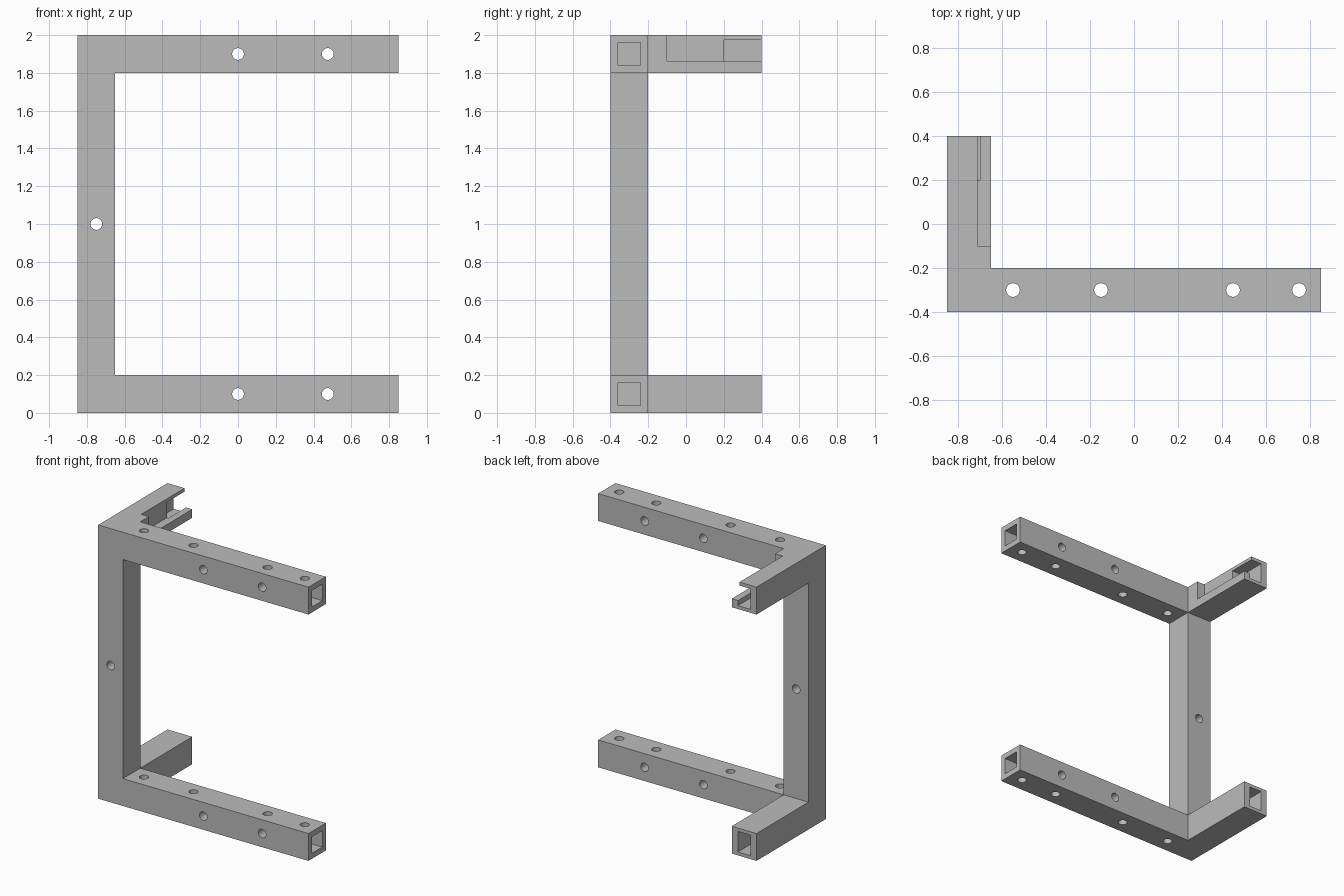
import bpy
import bmesh
import math
from mathutils import Matrix, Vector

default = bpy.data.objects.get("Cube")
if default:
    bpy.data.objects.remove(default, do_unlink=True)

steel = bpy.data.materials.new("plain grey")
steel.use_nodes = True
GREY = (0.5, 0.5, 0.5, 1)
steel.diffuse_color = GREY
steel.node_tree.nodes["Principled BSDF"].inputs["Base Color"].default_value = GREY

T = 0.2                        # beam thickness
X0, X1 = -0.85, 0.85
Y0, Y1 = -0.4, 0.4
H = 2.0
XC = X0 + T / 2                # column axis
YC = Y0 + T / 2                # rail axis
RAILS = (T / 2, H - T / 2)     # rail axis heights


def make_object(name, bm):
    mesh = bpy.data.meshes.new(name)
    bm.to_mesh(mesh)
    bm.free()
    ob = bpy.data.objects.new(name, mesh)
    bpy.context.scene.collection.objects.link(ob)
    mesh.materials.append(steel)
    return ob


def extrude(bm, faces, depth):
    geom = bmesh.ops.extrude_face_region(bm, geom=faces)["geom"]
    verts = [g for g in geom if isinstance(g, bmesh.types.BMVert)]
    bmesh.ops.translate(bm, verts=verts, vec=(0, depth, 0))


# Frame: front outline cells, thickened, with back arms drawn out of both corners
bm = bmesh.new()
xs, zs = (X0, X0 + T, X1), (0, T, H - T, H)
grid = {(i, k): bm.verts.new((x, Y0, z)) for i, x in enumerate(xs) for k, z in enumerate(zs)}
for i, k in ((0, 0), (0, 1), (0, 2), (1, 0), (1, 2)):
    bm.faces.new([grid[c] for c in ((i, k), (i + 1, k), (i + 1, k + 1), (i, k + 1))])
extrude(bm, bm.faces[:], T)
corners = []
for f in bm.faces:
    c = f.calc_center_median()
    if c.y > Y0 + T - 0.01 and c.x < X0 + T and abs(c.z - H / 2) > 0.8:
        corners.append(f)
extrude(bm, corners, Y1 - Y0 - T)
bmesh.ops.recalc_face_normals(bm, faces=bm.faces[:])
bmesh.ops.dissolve_limit(bm, angle_limit=0.01, verts=bm.verts[:], edges=bm.edges[:])
frame = make_object("bracket_frame", bm)

cutters = []


def box_cutter(lo, hi):
    lo, hi = Vector(lo), Vector(hi)
    bm = bmesh.new()
    bmesh.ops.create_cube(bm, size=1,
                          matrix=Matrix.Translation((lo + hi) / 2) @ Matrix.Diagonal((*(hi - lo), 1)))
    cutters.append(make_object("socket_cutter", bm))


def hole_cutter(centre, axis, length):
    bm = bmesh.new()
    turn = Matrix.Rotation(math.pi / 2, 4, "X") if axis == "Y" else Matrix()
    bmesh.ops.create_cone(bm, cap_ends=True, segments=32, radius1=0.031, radius2=0.031,
                          depth=length, matrix=Matrix.Translation(centre) @ turn)
    cutters.append(make_object("hole_cutter", bm))


for z in RAILS:
    # Sockets in the rail end and in the back arm end
    box_cutter((X1 - T, YC - 0.06, z - 0.06), (X1 + 0.1, YC + 0.06, z + 0.06))
    box_cutter((XC - 0.05, Y1 - T, z - 0.075), (XC + 0.05, Y1 + 0.1, z + 0.075))
    # Cross holes through the rails
    for x in (0, 0.475):
        hole_cutter((x, YC, z), "Y", 0.3)
    for x in (-0.55, -0.15, 0.45, 0.75):
        hole_cutter((x, YC, z), "Z", 0.3)

# Hole through the column
hole_cutter((XC, YC, H / 2), "Y", 0.3)

# Step cut out of the upper back arm
box_cutter((-0.712, -0.1, 1.862), (-0.55, Y1 + 0.15, H + 0.1))

for cutter in cutters:
    mod = frame.modifiers.new("cut", "BOOLEAN")
    mod.operation = "DIFFERENCE"
    mod.solver = "EXACT"
    mod.object = cutter

# Bake the cuts and drop the helpers
bpy.context.view_layer.update()
graph = bpy.context.evaluated_depsgraph_get()
result = bpy.data.meshes.new_from_object(frame.evaluated_get(graph))
frame.modifiers.clear()
frame.data = result
for cutter in cutters:
    bpy.data.objects.remove(cutter, do_unlink=True)

# Smooth bores, sharp edges
bpy.ops.object.select_all(action="DESELECT")
frame.select_set(True)
bpy.context.view_layer.objects.active = frame
bpy.ops.object.shade_smooth_by_angle(angle=math.radians(30))
